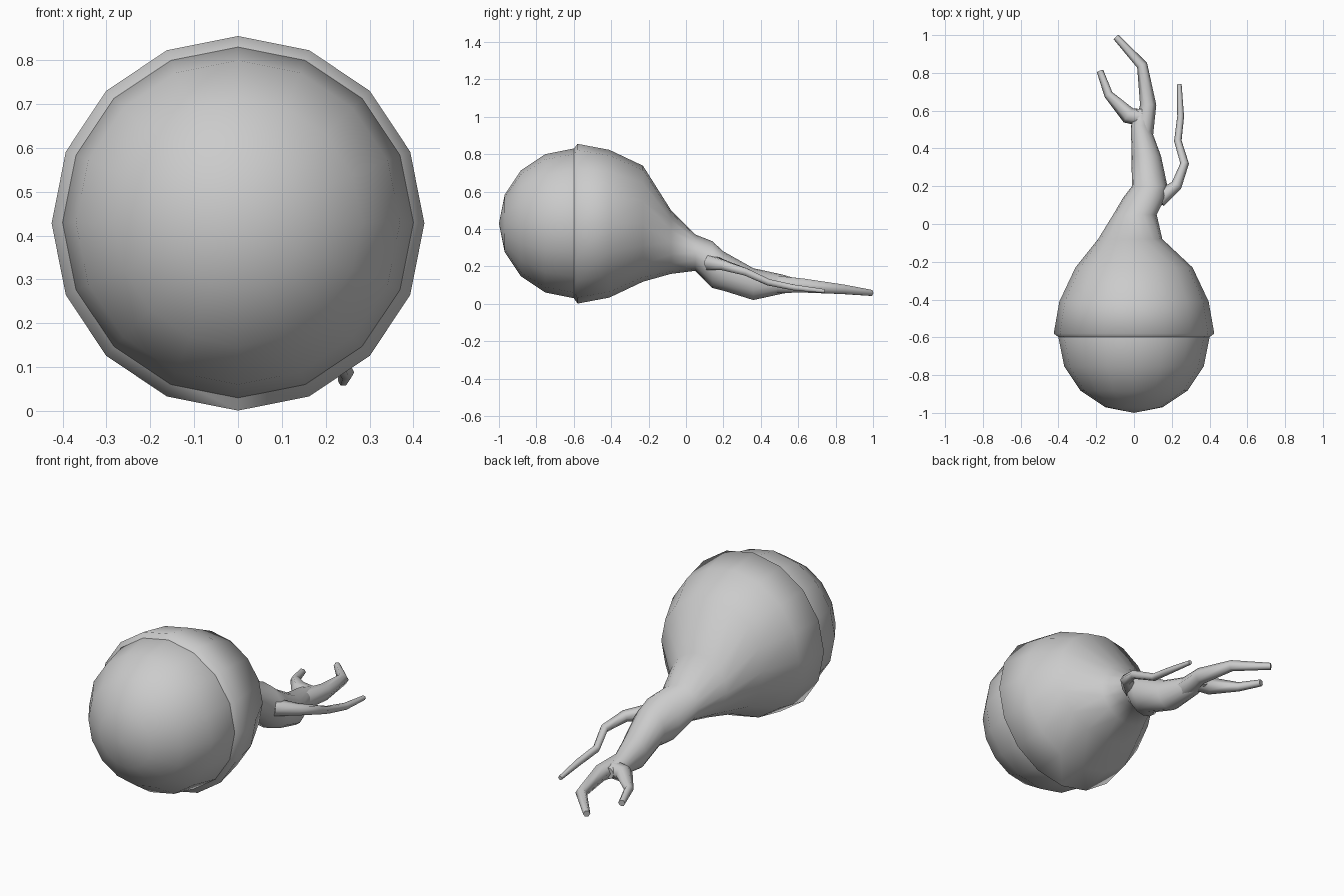
import bpy, bmesh, math
from mathutils import Vector

if "Cube" in bpy.data.objects:
    bpy.data.objects.remove(bpy.data.objects["Cube"])


def build_rings(name, rings, angle, cap_start=True, cap_end=True):
    """Skin a list of equal-sized vertex rings into one object."""
    bm = bmesh.new()
    rows = [[bm.verts.new(p) for p in ring] for ring in rings]
    n = len(rows[0])
    for a, b in zip(rows, rows[1:]):
        for i in range(n):
            j = (i + 1) % n
            bm.faces.new((a[i], a[j], b[j], b[i]))
    if cap_start:
        bm.faces.new(rows[0])
    if cap_end:
        bm.faces.new(rows[-1])
    bmesh.ops.recalc_face_normals(bm, faces=bm.faces)
    me = bpy.data.meshes.new(name)
    bm.to_mesh(me)
    bm.free()
    ob = bpy.data.objects.new(name, me)
    bpy.context.collection.objects.link(ob)
    bpy.ops.object.select_all(action='DESELECT')
    ob.select_set(True)
    bpy.context.view_layer.objects.active = ob
    bpy.ops.object.shade_smooth_by_angle(angle=math.radians(angle))
    return ob


def loft(name, sections, sides=16):
    """Sections are (y, centre x, centre z, radius x, radius z)."""
    rings = []
    for y, cx, cz, rx, rz in sections:
        rings.append([(cx + rx * math.cos(2 * math.pi * i / sides), y,
                       cz + rz * math.sin(2 * math.pi * i / sides))
                      for i in range(sides)])
    return build_rings(name, rings, 65, cap_start=False)


def root(name, points, sides=6):
    """Tapering root; points are (x, y, z, radius)."""
    pts = [Vector(p[:3]) for p in points]
    rings = []
    for k, c in enumerate(pts):
        t = (pts[min(k + 1, len(pts) - 1)] - pts[max(k - 1, 0)]).normalized()
        u = t.cross(Vector((0, 0, 1))).normalized()
        v = u.cross(t)
        r = points[k][3]
        rings.append([c + r * (u * math.cos(2 * math.pi * i / sides)
                               + v * math.sin(2 * math.pi * i / sides))
                      for i in range(sides)])
    return build_rings(name, rings, 65)


# Round eyeball, pole facing the front
bpy.ops.mesh.primitive_uv_sphere_add(segments=16, ring_count=8, radius=0.4,
                                     location=(0, -0.6, 0.43),
                                     rotation=(math.pi / 2, 0, 0))
eye = bpy.context.object
eye.name = "eyeball"
bpy.ops.object.shade_smooth()

# Outer shell with a raised lip, narrowing into the nerve trunk
loft("shell_and_nerve_trunk", [
    (-0.61, 0.0, 0.43, 0.385, 0.385),
    (-0.58, 0.0, 0.428, 0.425, 0.427),
    (-0.41, 0.0, 0.428, 0.395, 0.395),
    (-0.23, 0.0, 0.428, 0.31, 0.31),
    (-0.08, -0.02, 0.33, 0.17, 0.17),
    (0.05, 0.005, 0.273, 0.115, 0.097),
    (0.14, 0.055, 0.21, 0.112, 0.125),
    (0.20, 0.083, 0.175, 0.094, 0.105),
    (0.36, 0.065, 0.105, 0.078, 0.085),
    (0.52, 0.034, 0.105, 0.050, 0.050),
    (0.61, 0.04, 0.098, 0.030, 0.030),
])

# Three roots splitting off the trunk
root("main_root", [
    (0.045, 0.46, 0.105, 0.055), (0.075, 0.63, 0.097, 0.043),
    (0.043, 0.84, 0.077, 0.029), (-0.095, 0.99, 0.058, 0.018)])
root("left_root", [
    (0.06, 0.56, 0.10, 0.045), (-0.03, 0.575, 0.10, 0.045),
    (-0.135, 0.685, 0.085, 0.024), (-0.18, 0.81, 0.07, 0.018)])
root("right_root", [
    (0.13, 0.13, 0.22, 0.045), (0.225, 0.205, 0.205, 0.030),
    (0.268, 0.32, 0.17, 0.023), (0.232, 0.44, 0.115, 0.020),
    (0.247, 0.57, 0.088, 0.018), (0.24, 0.74, 0.068, 0.012)])
